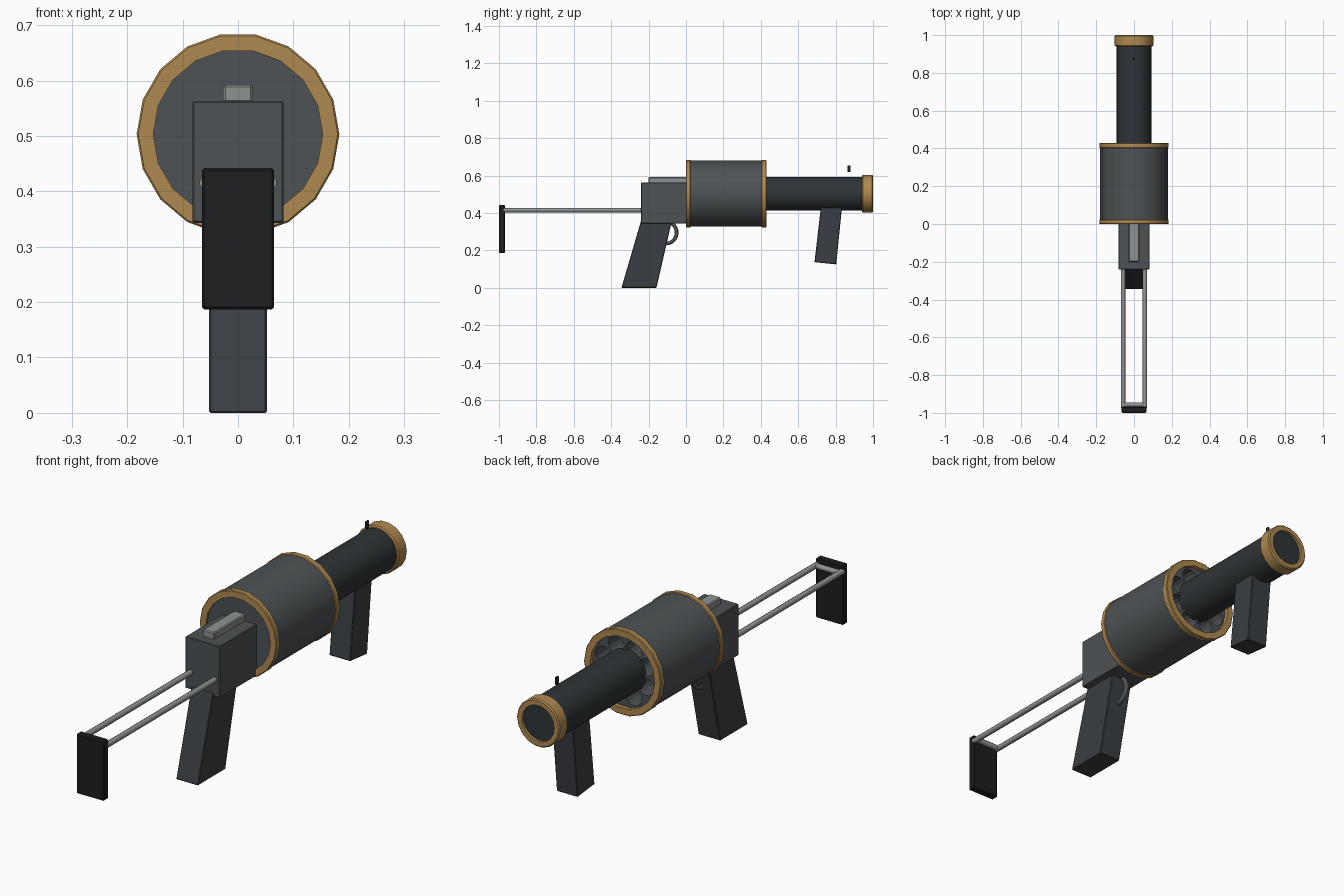
import bpy, bmesh, math
from mathutils import Vector

if "Cube" in bpy.data.objects:
    bpy.data.objects.remove(bpy.data.objects["Cube"])

AXIS_Z = 0.503
SIDES = 18

def material(name, rgb):
    m = bpy.data.materials.new(name)
    m.diffuse_color = (*rgb, 1)
    m.use_nodes = True
    m.node_tree.nodes["Principled BSDF"].inputs["Base Color"].default_value = m.diffuse_color
    return m

STEEL = material("steel", (0.075, 0.085, 0.09))
DARK = material("dark_steel", (0.028, 0.034, 0.037))
GRIP = material("grip_grey", (0.042, 0.048, 0.054))
RUBBER = material("rubber", (0.012, 0.013, 0.014))
BRASS = material("brass", (0.43, 0.25, 0.08))
BRIGHT = material("bright_metal", (0.27, 0.29, 0.29))

def finish(name, bm, mat, bevel=0.0, smooth=False):
    bmesh.ops.recalc_face_normals(bm, faces=bm.faces)
    me = bpy.data.meshes.new(name)
    bm.to_mesh(me)
    bm.free()
    ob = bpy.data.objects.new(name, me)
    bpy.context.collection.objects.link(ob)
    me.materials.append(mat)
    bpy.ops.object.select_all(action='DESELECT')
    bpy.context.view_layer.objects.active = ob
    ob.select_set(True)
    if smooth:
        bpy.ops.object.shade_smooth_by_angle(angle=math.radians(30))
    if bevel:
        b = ob.modifiers.new("bevel", 'BEVEL')
        b.width, b.segments = bevel, 1
    return ob

def extrude_profile(name, yz, half_x, mat, bevel=0.003):
    """Side outline in y,z given thickness across x."""
    bm = bmesh.new()
    a, b = ([bm.verts.new((s * half_x, y, z)) for y, z in yz] for s in (-1, 1))
    bm.faces.new(a)
    bm.faces.new(b)
    n = len(yz)
    for i in range(n):
        j = (i + 1) % n
        bm.faces.new((a[i], a[j], b[j], b[i]))
    return finish(name, bm, mat, bevel)

def block(name, half_x, y0, y1, z0, z1, mat, bevel=0.003):
    return extrude_profile(name, [(y0, z0), (y1, z0), (y1, z1), (y0, z1)], half_x, mat, bevel)

def lathe(name, profile, mat, ring=False):
    """Revolve (radius, y) points around the bore axis; ring closes the loop, else ends are capped."""
    bm = bmesh.new()
    loops = [[bm.verts.new((r * math.cos(t), y, AXIS_Z + r * math.sin(t)))
              for t in (2 * math.pi * k / SIDES for k in range(SIDES))] for r, y in profile]
    pairs = list(zip(loops, loops[1:] + loops[:1]))
    for a, b in (pairs if ring else pairs[:-1]):
        for i in range(SIDES):
            j = (i + 1) % SIDES
            bm.faces.new((a[i], a[j], b[j], b[i]))
    if not ring:
        bm.faces.new(loops[0])
        bm.faces.new(loops[-1])
    return finish(name, bm, mat, smooth=True)

def collar(name, r_in, r_out, y0, y1, c=0.003):
    return lathe(name, [(r_in, y0), (r_out - c, y0), (r_out, y0 + c), (r_out, y1 - c),
                        (r_out - c, y1), (r_in, y1)], BRASS, ring=True)

def tube(name, points, radius, mat):
    cu = bpy.data.curves.new(name, 'CURVE')
    cu.dimensions = '3D'
    cu.bevel_depth, cu.bevel_resolution, cu.use_fill_caps = radius, 2, True
    sp = cu.splines.new('POLY')
    sp.points.add(len(points) - 1)
    for p, co in zip(sp.points, points):
        p.co = (*co, 1)
    cu.materials.append(mat)
    ob = bpy.data.objects.new(name, cu)
    bpy.context.collection.objects.link(ob)
    return ob

# revolving drum with bored chambers
drum = lathe("drum", [(0.179, 0.008), (0.179, 0.412)], STEEL)
bm = bmesh.new()
for k in range(8):
    a = 2 * math.pi * (k + 0.5) / 8
    new = bmesh.ops.create_cone(bm, cap_ends=True, segments=16, radius1=0.037, radius2=0.037, depth=0.3)["verts"]
    for v in new:
        x, y, z = v.co
        v.co = Vector((x + 0.109 * math.cos(a), z + 0.47, AXIS_Z + y + 0.109 * math.sin(a)))
cutter = finish("chamber_cutter", bm, DARK)
cutter.hide_render = True
bpy.context.view_layer.objects.active = drum
cut = drum.modifiers.new("chambers", 'BOOLEAN')
cut.operation, cut.solver, cut.object = 'DIFFERENCE', 'EXACT', cutter
bpy.ops.object.modifier_apply(modifier=cut.name)
bpy.data.objects.remove(cutter)

# brass bands on the drum and muzzle
collar("drum_band_rear", 0.153, 0.183, 0.0, 0.025)
collar("drum_band_front", 0.153, 0.183, 0.403, 0.43)
collar("muzzle_band", 0.077, 0.102, 0.94, 1.0, 0.005)

# barrel, stepped down inside the muzzle band
lathe("barrel", [(0.092, 0.40), (0.092, 0.945), (0.078, 0.945), (0.078, 0.988)], DARK)
block("front_sight", 0.004, 0.863, 0.88, 0.62, 0.655, DARK, 0.002)

# receiver and top rail
block("receiver", 0.082, -0.24, 0.012, 0.343, 0.563, STEEL)
block("top_rail", 0.027, -0.2, 0.012, 0.56, 0.592, BRIGHT, 0.004)

# grips
extrude_profile("rear_grip", [(-0.345, 0), (-0.158, 0), (-0.075, 0.36), (-0.24, 0.36)], 0.052, GRIP)
extrude_profile("fore_grip", [(0.687, 0.137), (0.803, 0.125), (0.835, 0.44), (0.722, 0.44)], 0.05, GRIP)

# trigger guard
tube("trigger_guard",
     [(0, -0.105 + 0.055 * math.cos(t), 0.295 + 0.058 * math.sin(t))
      for t in (math.radians(-100 + 16 * i) for i in range(11))], 0.01, STEEL)

# skeleton stock
for side, s in (("left", -1), ("right", 1)):
    tube("stock_rod_" + side, [(s * 0.058, -0.975, 0.415), (s * 0.058, -0.23, 0.415)], 0.012, BRIGHT)
tube("stock_crossbar", [(-0.058, -0.957, 0.415), (0.058, -0.957, 0.415)], 0.012, BRIGHT)
block("butt_plate", 0.065, -1.0, -0.968, 0.187, 0.442, RUBBER, 0.004)
